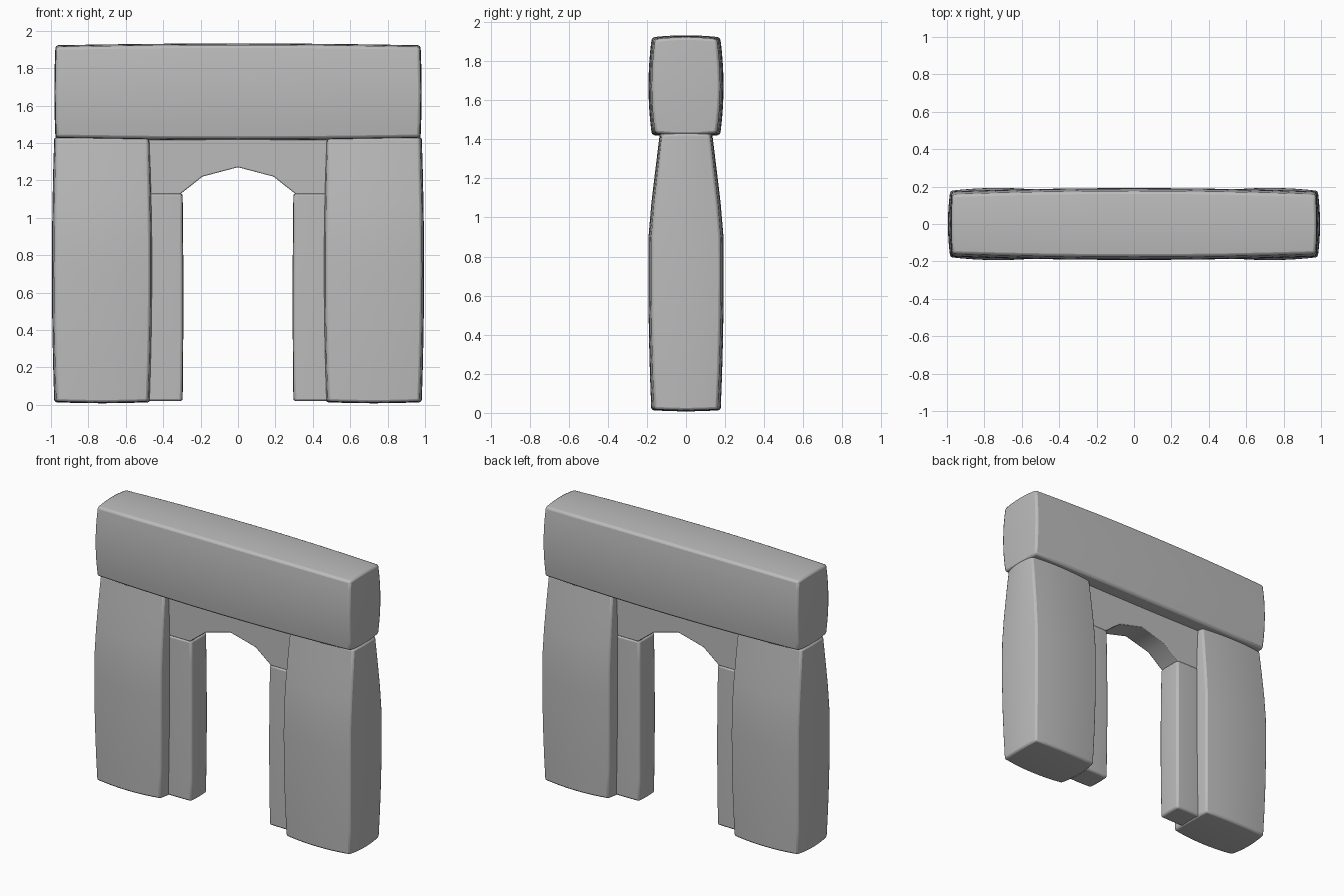
import bpy, bmesh, math

cube = bpy.data.objects.get("Cube")
if cube:
    bpy.data.objects.remove(cube, do_unlink=True)

stone = bpy.data.materials.new("grey stone")
stone.use_nodes = True
GREY = (0.5, 0.5, 0.5, 1)
stone.diffuse_color = GREY
stone.node_tree.nodes["Principled BSDF"].inputs["Base Color"].default_value = GREY


def finish(bm, name, bevel):
    """Turn the mesh into a stone object with softly worn edges."""
    bmesh.ops.recalc_face_normals(bm, faces=bm.faces)
    mesh = bpy.data.meshes.new(name)
    bm.to_mesh(mesh)
    bm.free()
    obj = bpy.data.objects.new(name, mesh)
    bpy.context.collection.objects.link(obj)
    mesh.materials.append(stone)
    mod = obj.modifiers.new("worn edges", 'BEVEL')
    mod.width = bevel
    mod.segments = 2
    mod.limit_method = 'ANGLE'
    mod.angle_limit = math.radians(45)
    bpy.context.view_layer.objects.active = obj
    for other in bpy.context.selected_objects:
        other.select_set(False)
    obj.select_set(True)
    bpy.ops.object.shade_smooth_by_angle(angle=math.radians(35))
    return obj


def block(name, low, high, bulge, bevel, taper=None):
    """Hewn block between two corners, each face swelling outward by bulge."""
    bm = bmesh.new()
    bmesh.ops.create_cube(bm, size=2)
    bmesh.ops.subdivide_edges(bm, edges=bm.edges, cuts=7, use_grid_fill=True)
    for v in bm.verts:
        u = v.co.copy()
        swell = [1 - c * c for c in u]
        for i in range(3):
            a, b = [k for k in range(3) if k != i]
            v.co[i] = (low[i] + high[i]) / 2 + u[i] * (
                (high[i] - low[i]) / 2 + bulge[i] * (swell[a] + swell[b]) / 2)
        if taper:
            v.co.y *= taper(v.co.z)
    return finish(bm, name, bevel)


def shoulder(z):
    """Uprights narrow front to back towards the lintel."""
    return 1 - 0.24 * max(0, z - 0.95) / 0.47


# Uprights and the slim jambs inside the gateway
for side, s in (("left", 1), ("right", -1)):
    xs = sorted((s * 0.482, s * 0.97))
    block(side + "_pillar", (xs[0], -0.162, 0.02), (xs[1], 0.162, 1.425),
          (0.025, 0.031, 0.012), 0.012, shoulder)
    xs = sorted((s * 0.30, s * 0.52))
    block(side + "_jamb", (xs[0], -0.085, 0.02), (xs[1], 0.085, 1.13),
          (0.008, 0.008, 0), 0.012)

# Lintel across the top
block("lintel", (-0.97, -0.158, 1.432), (0.97, 0.158, 1.912),
      (0.012, 0.034, 0.02), 0.014)

# Arched panel between the pillars
bm = bmesh.new()
half = [(0.31, 1.125), (0.19, 1.22)]
arch = half + [(0, 1.27)] + [(-x, z) for x, z in reversed(half)]
outline = [(0.52, 1.125)] + arch + [(-0.52, 1.125), (-0.52, 1.46), (0.52, 1.46)]
face = bm.faces.new([bm.verts.new((x, -0.083, z)) for x, z in outline])
made = bmesh.ops.extrude_face_region(bm, geom=[face])["geom"]
bmesh.ops.translate(bm, vec=(0, 0.166, 0),
                    verts=[g for g in made if isinstance(g, bmesh.types.BMVert)])
finish(bm, "arch_panel", 0.006)
